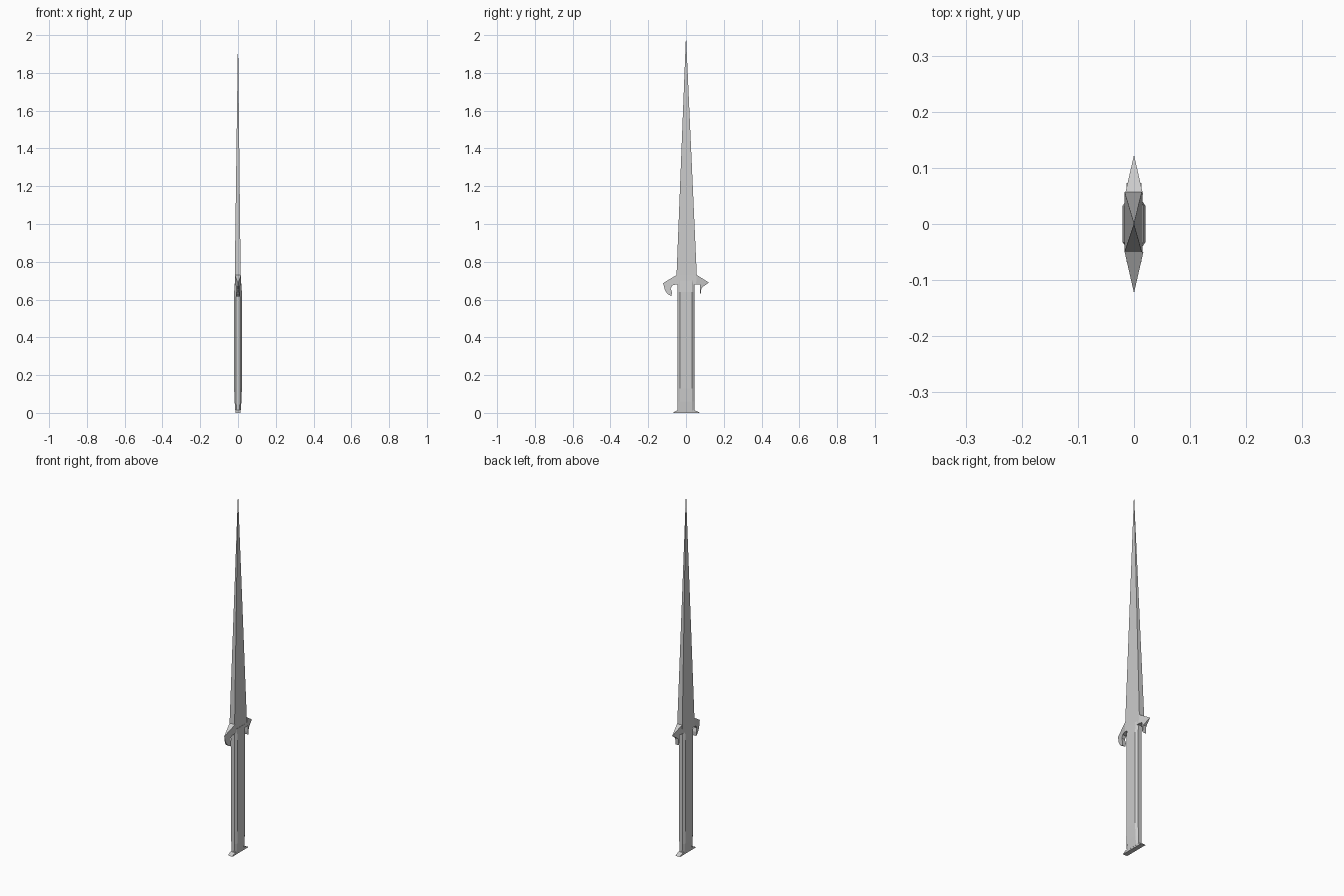
import bpy, bmesh

if "Cube" in bpy.data.objects:
    bpy.data.objects.remove(bpy.data.objects["Cube"])


def finish(bm, name):
    bmesh.ops.recalc_face_normals(bm, faces=bm.faces[:])
    mesh = bpy.data.meshes.new(name)
    bm.to_mesh(mesh)
    bm.free()
    obj = bpy.data.objects.new(name, mesh)
    bpy.context.collection.objects.link(obj)
    return obj


def loft(name, rings, apex=None):
    """Skin a stack of equal-sized point rings, ending in a cap or a point."""
    bm = bmesh.new()
    loops = [[bm.verts.new(p) for p in ring] for ring in rings]
    n = len(loops[0])
    for a, b in zip(loops, loops[1:]):
        for i in range(n):
            j = (i + 1) % n
            bm.faces.new((a[i], a[j], b[j], b[i]))
    bm.faces.new(loops[0])
    if apex:
        tip = bm.verts.new(apex)
        for i in range(n):
            bm.faces.new((loops[-1][i], loops[-1][(i + 1) % n], tip))
    else:
        bm.faces.new(loops[-1])
    return finish(bm, name)


def rect(x0, x1, y0, y1, z):
    return [(x0, y0, z), (x1, y0, z), (x1, y1, z), (x0, y1, z)]


def octagon(hx, hy, z):
    q = [(hx, 0.72 * hy), (0.55 * hx, hy)]
    pts = q + [(-x, y) for x, y in reversed(q)]
    pts += [(-x, -y) for x, y in pts]
    return [(x, y, z) for x, y in pts]


def wing(name, profile):
    """Guard prong: a side profile whose thickness narrows towards its tip."""
    def half(y):
        return 0.016 * (0.123 - abs(y)) / (0.123 - 0.053)
    loft(name, [[(s * min(half(y), 0.018), y, z) for y, z in profile]
                for s in (-1, 1)])


# Long four-sided blade
loft("blade", [rect(-0.017, 0.014, -0.05, 0.057, 0.73)], apex=(0, 0, 2.0))

# Faceted grip, narrowed at both ends
loft("grip", [octagon(0.014, 0.045, 0.008), octagon(0.018, 0.045, 0.06),
              octagon(0.0205, 0.045, 0.13), octagon(0.0205, 0.045, 0.64),
              octagon(0.016, 0.045, 0.70)])

# Guard collar between grip and blade
loft("guard_collar", [rect(-0.017, 0.015, -0.05, 0.053, 0.68),
                      rect(-0.017, 0.014, -0.05, 0.057, 0.73)])

# Hooked prong and shorter barbed prong
wing("guard_hook", [(-0.05, 0.73), (-0.121, 0.687), (-0.112, 0.65), (-0.098, 0.63),
                    (-0.076, 0.617), (-0.075, 0.64), (-0.081, 0.66),
                    (-0.072, 0.675), (-0.05, 0.68)])
wing("guard_barb", [(0.057, 0.73), (0.121, 0.69), (0.082, 0.662), (0.077, 0.624),
                    (0.074, 0.64), (0.073, 0.68), (0.053, 0.68)])

# Flared foot plate
loft("pommel_plate", [rect(-0.013, 0.013, -0.068, 0.073, 0.0),
                      rect(-0.013, 0.013, -0.065, 0.068, 0.004),
                      rect(-0.014, 0.014, -0.045, 0.045, 0.014)])
